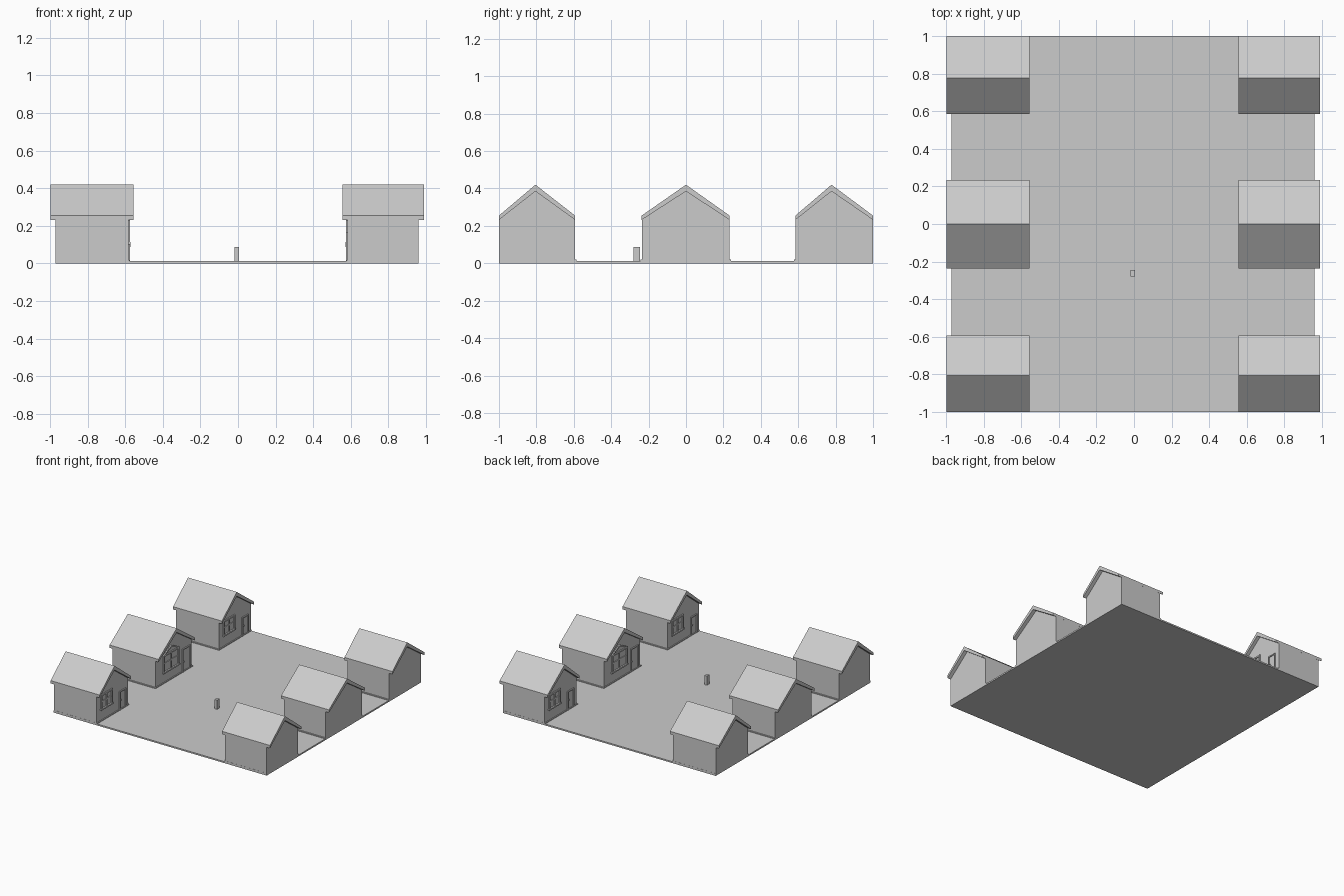
import bpy

if "Cube" in bpy.data.objects:
    bpy.data.objects.remove(bpy.data.objects["Cube"])

GROUND = 0.012
EAVE, RIDGE = 0.255, 0.42          # roof top heights
EAVE_IN, RIDGE_IN = 0.232, 0.385   # roof underside heights


def make(name, verts, faces):
    me = bpy.data.meshes.new(name)
    me.from_pydata(verts, [], faces)
    me.update()
    ob = bpy.data.objects.new(name, me)
    bpy.context.collection.objects.link(ob)
    return ob


def prism(name, profile, x0, x1):
    """Extrude a counter-clockwise (y, z) profile along x."""
    x0, x1 = min(x0, x1), max(x0, x1)
    n = len(profile)
    verts = [(x, y, z) for x in (x0, x1) for y, z in profile]
    faces = [tuple(range(n))[::-1], tuple(range(n, 2 * n))]
    faces += [(i, (i + 1) % n, n + (i + 1) % n, n + i) for i in range(n)]
    return make(name, verts, faces)


def box(name, x0, x1, y0, y1, z0, z1):
    y0, y1 = min(y0, y1), max(y0, y1)
    return prism(name, [(y0, z0), (y1, z0), (y1, z1), (y0, z1)], x0, x1)


def house(tag, side, y0, y1, ridge, win, door, gable_window=False):
    """side -1: left row facing +x, side 1: right row facing -x.
    win and door are (start, end, bottom, top), measured along the facade."""
    wall = side * 0.583
    back = -0.97 if side < 0 else 0.96
    # walls with gables
    prism(tag + "_walls", [(y0 + .001, GROUND), (y1 - .001, GROUND), (y1 - .001, EAVE_IN + .002),
                           (ridge, RIDGE_IN + .002), (y0 + .001, EAVE_IN + .002)], wall, back)
    # roof slab
    prism(tag + "_roof", [(y0, EAVE_IN), (ridge, RIDGE_IN), (y1, EAVE_IN),
                          (y1, EAVE), (ridge, RIDGE), (y0, EAVE)],
          side * 0.555, -0.998 if side < 0 else 0.99)
    # footing strip
    a, b = max(y0 - .007, -1), min(y1 + .007, 1)
    box(tag + "_footing", side * 0.576, back, a, b, GROUND, 0.019)

    start, d = (y0, 1) if side < 0 else (y1, -1)

    def relief(name, u0, u1, z0, z1, depth=0.009):
        box(tag + name, wall - side * depth, wall + side * .004,
            start + d * u0, start + d * u1, z0, z1)

    # window frame, sill and glazing bars
    u0, u1, z0, z1 = win
    t = 0.012
    um, zm = (u0 + u1) / 2, (z0 + z1) / 2
    relief("_window_left", u0, u0 + t, z0, z1)
    relief("_window_right", u1 - t, u1, z0, z1)
    relief("_window_head", u0 + t, u1 - t, z1 - t, z1)
    relief("_window_sill", u0 - .006, u1 + .006, z0 - .008, z0 + .004, 0.012)
    relief("_window_mullion", um - .005, um + .005, z0, z1 - t, 0.006)
    relief("_window_crossbar", u0 + t, u1 - t, zm - .005, zm + .005, 0.0055)
    # small pediment over the window
    if gable_window:
        ya, yb = sorted((start + d * (u0 - .004), start + d * (u1 + .004)))
        ym = (ya + yb) / 2
        prism(tag + "_window_pediment", [(ya, z1), (ya + .022, z1), (ym, z1 + .038),
                                         (yb - .022, z1), (yb, z1), (ym, z1 + .052)],
              wall - side * .009, wall + side * .004)
    # door frame, panel and knob
    u0, u1, z0, z1 = door
    relief("_door_left", u0, u0 + .009, z0, z1)
    relief("_door_right", u1 - .009, u1, z0, z1)
    relief("_door_head", u0 + .009, u1 - .009, z1 - .009, z1)
    relief("_door_panel", u0 + .009, u1 - .009, z0, z1 - .009, 0.002)
    relief("_door_knob", u0 + .014, u0 + .021, 0.088, 0.096, 0.010)


# base plate
box("ground_plate", -0.97, 0.96, -1, 1, 0, GROUND)

# post in the square
box("post", -0.018, 0.006, -0.28, -0.246, GROUND, 0.087)

# two rows of three houses
small_win, small_door = (0.055, 0.20, 0.11, 0.228), (0.295, 0.375, GROUND, 0.165)
big_win, big_door = (0.10, 0.30, 0.10, 0.24), (0.345, 0.445, GROUND, 0.20)
for row, side in (("left", -1), ("right", 1)):
    house(row + "_front_house", side, -1, -0.593, -0.805, small_win, small_door)
    house(row + "_middle_house", side, -0.237, 0.233, 0, big_win, big_door, True)
    house(row + "_back_house", side, 0.585, 1, 0.778, small_win, small_door)
